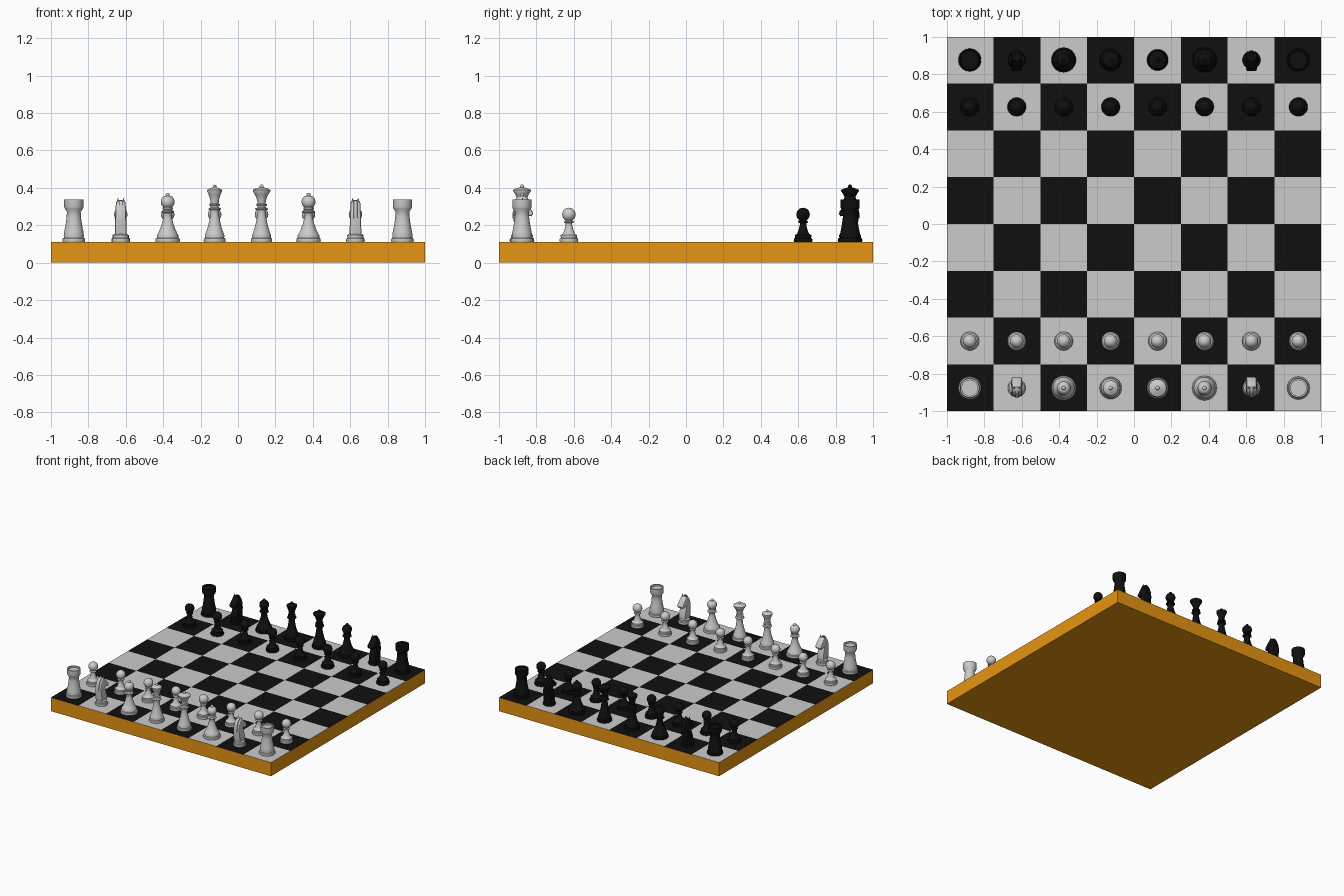
import bpy, bmesh
from math import pi, sin, cos, radians

if "Cube" in bpy.data.objects:
    bpy.data.objects.remove(bpy.data.objects["Cube"])

TOP = 0.112  # height of the playing surface


def material(name, rgb):
    m = bpy.data.materials.new(name)
    m.diffuse_color = (*rgb, 1)
    m.use_nodes = True
    m.node_tree.nodes["Principled BSDF"].inputs["Base Color"].default_value = m.diffuse_color
    return m


WOOD = material("wood", (0.8, 0.3, 0.006))
BLACK = material("black", (0.005, 0.005, 0.005))
LIGHT = material("light", (0.8, 0.8, 0.8))


# Profile pieces: each returns (radius, height above board) points
def ball(r, h, low, n=10):
    angles = [radians(low + (90 - low) * i / n) for i in range(n + 1)]
    return [(max(r * cos(a), 0), h + r * sin(a)) for a in angles]


def foot(r):
    return [(r * .97, 0), (r, .008), (r * .97, .017), (r * .87, .021), (r * .88, .035)]


def sweep(r0, h0, r1, h1, n=4):
    """Concave taper from (r0, h0) to (r1, h1)."""
    return [(r1 + (r0 - r1) * (1 - i / n) ** 1.7, h0 + (h1 - h0) * i / n) for i in range(n + 1)]


def collar(r, h, neck):
    return [(neck, h - .005), (r, h - .002), (r, h + .004), (neck, h + .009)]


def royal(r, crown, finial):
    """Tall piece with two collars, a flared crown and a finial."""
    return (foot(r) + sweep(r * .8, .047, .022, .165) + collar(.034, .174, .023)
            + collar(.029, .196, .021) + sweep(crown, .270, .022, .210)[::-1]
            + [(crown, .277), (crown * .75, .283), (.014, .290)] + ball(finial, .295, -20, 6))


def lathe(bm, profile, steps=32):
    verts = [bm.verts.new((r, 0, h)) for r, h in [(0, 0)] + profile]
    edges = [bm.edges.new(pair) for pair in zip(verts, verts[1:])]
    bmesh.ops.spin(bm, geom=verts + edges, axis=(0, 0, 1), cent=(0, 0, 0),
                   angle=2 * pi, steps=steps, use_merge=True)
    bmesh.ops.remove_doubles(bm, verts=bm.verts, dist=1e-5)


def slab(bm, outline, width, bevel):
    """Side outline (y, h) thickened in x, width given by height, edges rounded."""
    a, b = [[bm.verts.new((s * width(h), y, h)) for y, h in outline] for s in (-1, 1)]
    n = len(a)
    caps = [bm.faces.new(a), bm.faces.new(b[::-1])]
    rim = [bm.faces.new((a[i], b[i], b[(i + 1) % n], a[(i + 1) % n])) for i in range(n)]
    bmesh.ops.recalc_face_normals(bm, faces=caps + rim)
    edges = list({e for f in caps for e in f.edges})
    bmesh.ops.bevel(bm, geom=edges, offset=bevel, segments=2, profile=0.5,
                    affect='EDGES', clamp_overlap=True)


def finish(bm, name):
    bmesh.ops.recalc_face_normals(bm, faces=bm.faces)
    bmesh.ops.triangulate(bm, faces=[f for f in bm.faces if len(f.verts) > 4])
    me = bpy.data.meshes.new(name)
    bm.to_mesh(me)
    bm.free()
    me.shade_smooth()
    me.set_sharp_from_angle(angle=radians(40))
    return me


# Board: checkered top, wooden sides and underside
bm = bmesh.new()
bmesh.ops.create_grid(bm, x_segments=8, y_segments=8, size=1)
bmesh.ops.translate(bm, verts=bm.verts, vec=(0, 0, TOP))
for f in bm.faces:
    c = f.calc_center_median()
    f.material_index = 1 + (int((c.x + 1) * 4) + int((c.y + 1) * 4)) % 2
border = [e for e in bm.edges if e.is_boundary]
ext = bmesh.ops.extrude_edge_only(bm, edges=border)["geom"]
for v in (g for g in ext if isinstance(g, bmesh.types.BMVert)):
    v.co.z = 0
bmesh.ops.holes_fill(bm, edges=[e for e in bm.edges if e.is_boundary], sides=0)
for f in bm.faces:
    if f.calc_center_median().z < TOP - 0.001:
        f.material_index = 0
bmesh.ops.recalc_face_normals(bm, faces=bm.faces)
board = bpy.data.meshes.new("board")
bm.to_mesh(board)
bm.free()
for m in (WOOD, BLACK, LIGHT):
    board.materials.append(m)
bpy.context.collection.objects.link(bpy.data.objects.new("board", board))

# Turned pieces
profiles = {}
profiles["pawn"] = (foot(.05) + sweep(.032, .043, .017, .098) + collar(.026, .105, .018)
                    + ball(.036, .146, -58))
profiles["rook"] = (foot(.061) + sweep(.052, .05, .037, .16)
                    + [(.049, .178), (.051, .185), (.051, .225), (.042, .225),
                       (.042, .212), (0, .212)])
profiles["bishop"] = (foot(.066) + sweep(.05, .047, .021, .15) + collar(.034, .158, .023)
                      + collar(.028, .178, .021) + ball(.037, .213, -50)[:-2]
                      + ball(.011, .251, -30, 6))
profiles["queen"] = royal(.059, .040, .010)
profiles["king"] = royal(.057, .047, .011)
meshes = {}
for name, profile in profiles.items():
    bm = bmesh.new()
    lathe(bm, profile)
    meshes[name] = finish(bm, name)

# Knight: turned foot, carved head and neck, raised mane and ears
bm = bmesh.new()
lathe(bm, foot(.048) + [(.030, .046), (0, .046)])
head = [(-.034, .04), (-.045, .115), (-.043, .155), (-.032, .19), (-.015, .213),
        (.005, .217), (.019, .203), (.056, .163), (.059, .147), (.05, .136),
        (.012, .143), (.017, .125), (.034, .07), (.033, .04)]
slab(bm, head, lambda h: .032 - .04 * max(0, h - .06), .009)
mane = [(y - .006, h + .007) for y, h in head[1:6]] + [(-.015, .195), (-.03, .15)]
slab(bm, mane, lambda h: .010, .003)
for s in (-1, 1):
    ear = bmesh.ops.create_cone(bm, cap_ends=True, segments=8, radius1=.010,
                                radius2=.001, depth=.034)["verts"]
    bmesh.ops.translate(bm, verts=ear, vec=(s * .015, .003, .217))
meshes["knight"] = finish(bm, "knight")

# Set out both armies; the black one faces the front
ROW = ["rook", "knight", "bishop", "queen", "king", "bishop", "knight", "rook"]
for side, sign in (("white", -1), ("black", 1)):
    army = {}
    for name, me in meshes.items():
        army[name] = me.copy()
        army[name].materials.append(BLACK if side == "black" else LIGHT)
    for i in range(8):
        x = -.878 + i * .251
        for name, y in ((ROW[i], .877), ("pawn", .626)):
            ob = bpy.data.objects.new(f"{side}_{name}_{i + 1}", army[name])
            ob.location = (x, sign * y, TOP)
            ob.rotation_euler.z = pi if sign > 0 else 0
            bpy.context.collection.objects.link(ob)
